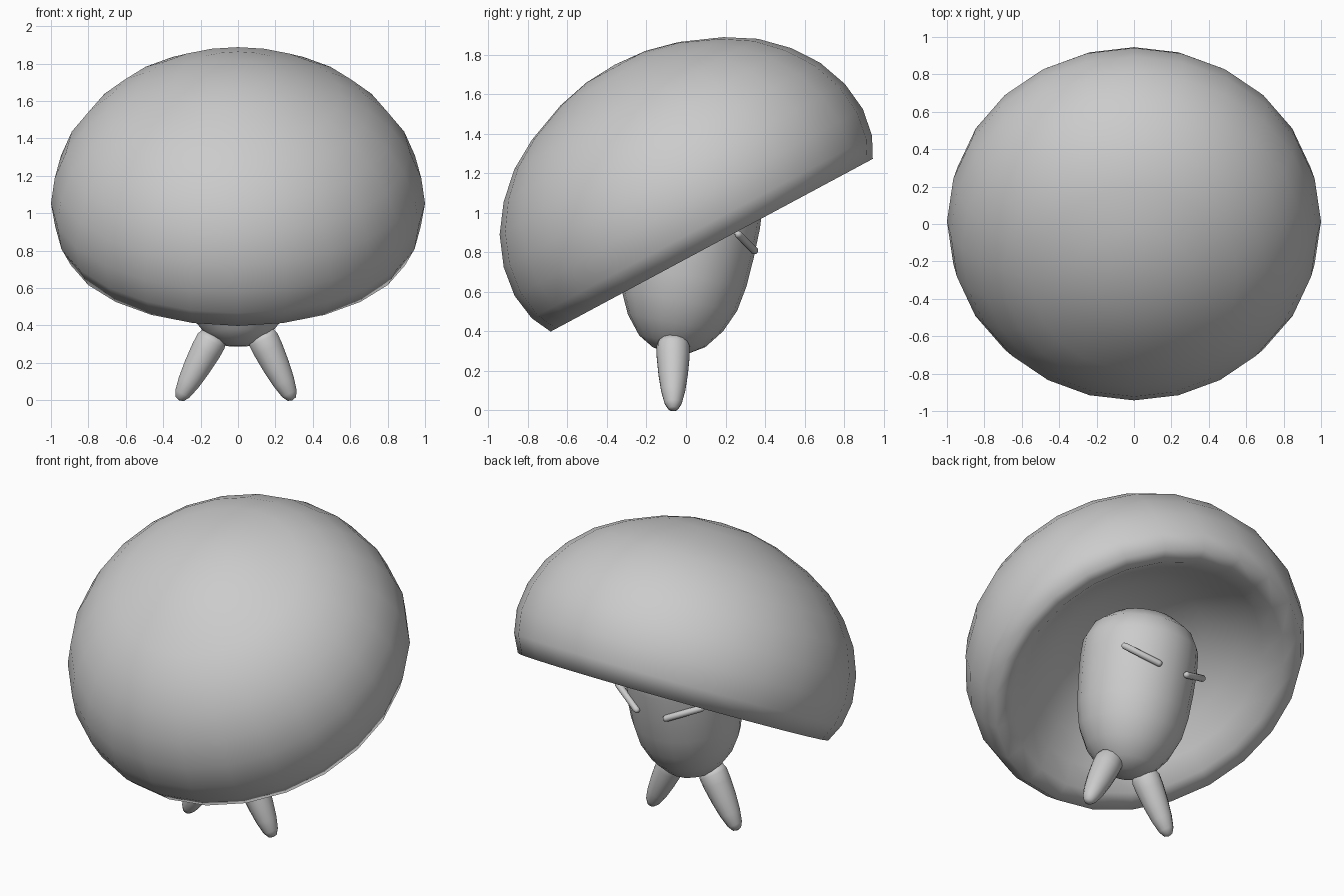
import bpy, bmesh, math
from mathutils import Matrix, Vector

if "Cube" in bpy.data.objects:
    bpy.data.objects.remove(bpy.data.objects["Cube"])

grey = bpy.data.materials.new("plain grey")
grey.use_nodes = True
grey.diffuse_color = (0.6, 0.6, 0.6, 1)
grey.node_tree.nodes["Principled BSDF"].inputs["Base Color"].default_value = (0.6, 0.6, 0.6, 1)


def lathe(name, profile, segments, matrix):
    """Spin a (radius, height) profile about local z into a smooth, placed object."""
    bm = bmesh.new()
    verts = [bm.verts.new((r, 0, h)) for r, h in profile]
    edges = [bm.edges.new(pair) for pair in zip(verts, verts[1:])]
    bmesh.ops.spin(bm, geom=verts + edges, cent=(0, 0, 0), axis=(0, 0, 1),
                   angle=math.tau, steps=segments, use_merge=False)
    bmesh.ops.remove_doubles(bm, verts=bm.verts, dist=0.0005)
    bmesh.ops.recalc_face_normals(bm, faces=bm.faces)
    mesh = bpy.data.meshes.new(name)
    bm.to_mesh(mesh)
    bm.free()
    mesh.materials.append(grey)
    ob = bpy.data.objects.new(name, mesh)
    bpy.context.collection.objects.link(ob)
    ob.matrix_world = matrix
    bpy.ops.object.select_all(action='DESELECT')
    ob.select_set(True)
    bpy.context.view_layer.objects.active = ob
    bpy.ops.object.shade_smooth_by_angle(angle=math.radians(130))


def tilted(position, degrees):
    """Matrix placing local z at a position, leaning about x."""
    return Matrix.Translation(position) @ Matrix.Rotation(math.radians(degrees), 4, 'X')


def along(start, end):
    """Matrix putting local z on the line from start to end."""
    start, end = Vector(start), Vector(end)
    turn = (end - start).to_track_quat('Z', 'Y').to_matrix().to_4x4()
    return Matrix.Translation(start) @ turn


# Tilted cap: rounded dome, flat soft lip and deep hollow underside
cap = [(0, 1.037), (0.17, 1.025), (0.34, 0.985), (0.55, 0.9), (0.70, 0.81),
       (0.825, 0.69), (0.92, 0.555), (0.98, 0.4), (1.0, 0.246), (0.977, 0.105),
       (0.925, 0.0), (0.82, 0.02), (0.72, 0.11), (0.6, 0.22), (0.44, 0.33),
       (0.24, 0.4), (0, 0.42)]
lathe("cap", cap, 24, tilted((0, 0.13, 0.835), 28.2))

# Egg shaped body, leaning slightly, its blunt upper end meeting the hollow
body = [(0, 0), (0.09, 0.012), (0.17, 0.06), (0.245, 0.155), (0.297, 0.27),
        (0.322, 0.4), (0.333, 0.55), (0.338, 0.7), (0.333, 0.8), (0.29, 0.89),
        (0.19, 0.965), (0, 1.0)]
lathe("body", body, 20, tilted((0, -0.08, 0.29), -10))

# Tapered legs and slanted eyes, one of each per side
leg = [(0, 0), (0.025, 0.008), (0.044, 0.04), (0.061, 0.11), (0.074, 0.2),
       (0.083, 0.3), (0.084, 0.36), (0.074, 0.39), (0, 0.4)]
eye = [(0, -0.01), (0.014, -0.005), (0.02, 0.01), (0.02, 0.23), (0.014, 0.245), (0, 0.25)]
for side, s in (("left", 1), ("right", -1)):
    lathe(side + "_leg", leg, 14, along((s * 0.304 - 0.012, -0.065, 0), (s * 0.112, -0.065, 0.375)))
    lathe(side + "_eye", eye, 10, along((s * 0.095, 0.35, 0.805), (s * 0.29, 0.265, 0.89)))
